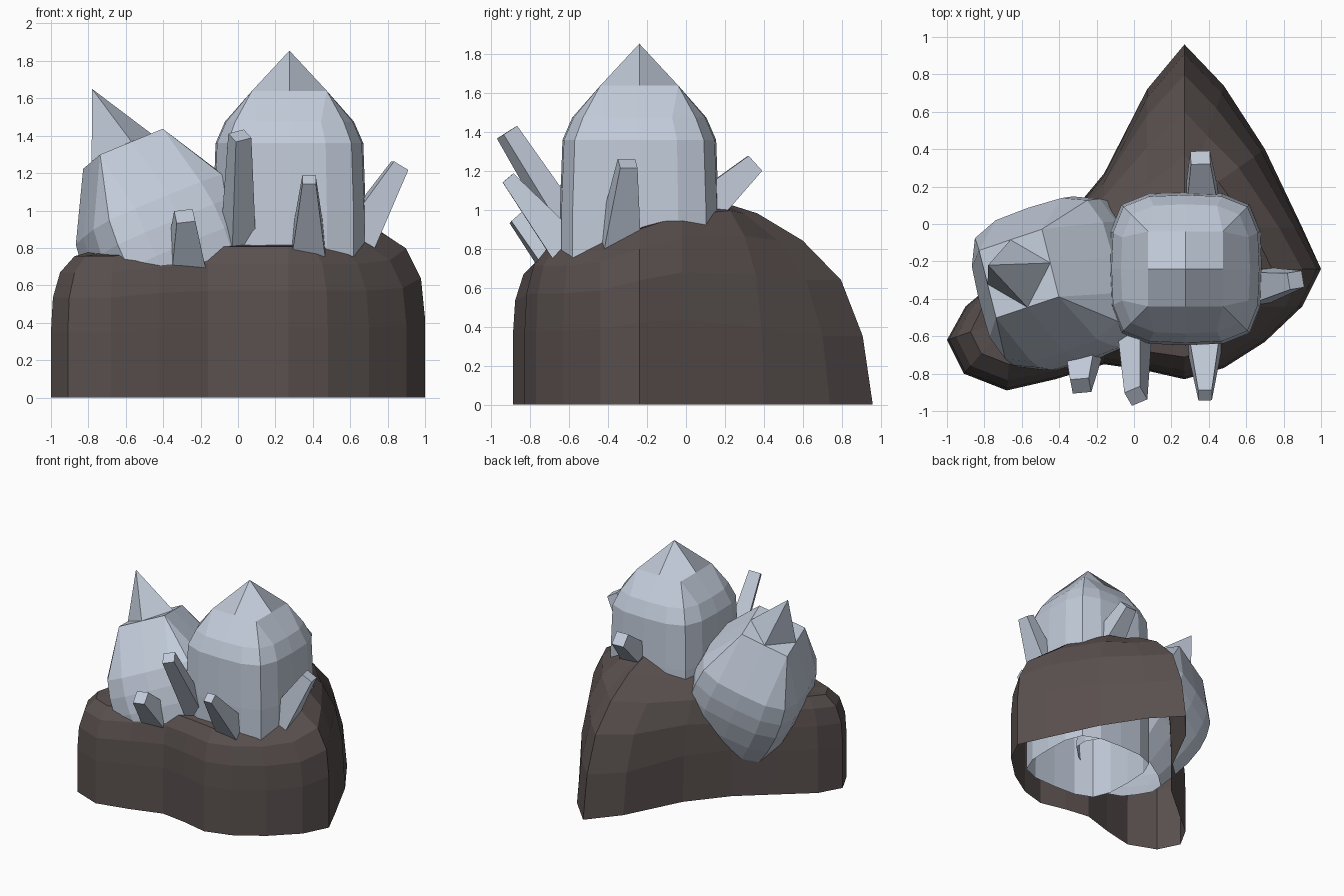
import bpy, bmesh, math
from mathutils import Vector, Matrix

if "Cube" in bpy.data.objects:
    bpy.data.objects.remove(bpy.data.objects["Cube"])


def material(name, rgb):
    m = bpy.data.materials.new(name)
    m.diffuse_color = (*rgb, 1)
    m.use_nodes = True
    m.node_tree.nodes["Principled BSDF"].inputs["Base Color"].default_value = m.diffuse_color
    return m


ROCK = material("dark rock", (0.10, 0.080, 0.077))
CRYSTAL = material("pale blue crystal", (0.54, 0.60, 0.70))


def loft(name, rings, mat, tip=None, ridged=True, cap=False):
    """Skin a stack of closed rings, ending in a four-quad point or a cap."""
    bm = bmesh.new()
    vs = [[bm.verts.new(p) for p in ring] for ring in rings]
    n = len(vs[0])
    for a, b in zip(vs, vs[1:]):
        for i in range(n):
            j = (i + 1) % n
            bm.faces.new((a[i], a[j], b[j], b[i]))
    if tip:
        t, top = bm.verts.new(tip), vs[-1]
        for i in range(0, 16, 4):
            m0, corner, m1 = top[i], top[i + 2], top[(i + 4) % 16]
            if ridged:          # ridge runs from the point to the corner
                bm.faces.new((t, m0, corner, m1))
            else:               # flat corner beside a slimmer point
                bm.faces.new((m0, m1, t))
                bm.faces.new((m0, corner, m1))
    if cap:
        bm.faces.new(vs[-1])
    bmesh.ops.remove_doubles(bm, verts=bm.verts, dist=0.0005)
    bmesh.ops.recalc_face_normals(bm, faces=bm.faces)
    me = bpy.data.meshes.new(name)
    bm.to_mesh(me)
    bm.free()
    me.materials.append(mat)
    ob = bpy.data.objects.new(name, me)
    bpy.context.collection.objects.link(ob)
    return ob


def clamp(v, lo, hi):
    return max(lo, min(hi, v))


# Rock: hollow mound, each outline point rises towards a central ridge
outline = [(.27, .96), (.07, .72), (-.16, .27), (-.40, -.02), (-.66, -.24),
           (-.90, -.44), (-1, -.62), (-.91, -.80), (-.68, -.89), (-.42, -.83),
           (-.16, -.75), (.05, -.78), (.27, -.83), (.48, -.77), (.70, -.63),
           (.90, -.44), (1, -.24), (.90, -.02), (.70, .40), (.48, .74)]
# (inset, height) of the steep front profile and of the sloping back profile
steep = [(0, 0), (0, .45), (.03, .68), (.14, .85), (.36, .96), (1, 1)]
slope = [(0, 0), (.06, .33), (.19, .60), (.42, .79), (.69, .92), (1, 1)]
rock_rings = []
for (ka, za), (kb, zb) in zip(steep, slope):
    ring = []
    for x, y in outline:
        cx = clamp(x, -.65, .27)
        cy = clamp(y, -.5, -.45 + (cx + .65) / .92 * .55)
        w = clamp((y + .2) / .9, 0, 1)
        k, f = ka + (kb - ka) * w, za + (zb - za) * w
        height = .84 + .38 * (cy + .5) + .15 * min(0, cx + .3)
        ring.append((x + (cx - x) * k, y + (cy - y) * k, f * height))
    rock_rings.append(ring)
loft("rock_base", rock_rings, ROCK, cap=True)


# Large crystals: 16-sided rounded squares, then a square, then a pyramid
def four_fold(quarter, s):
    pts, q = [], quarter
    for _ in range(4):
        pts += [(a * s, b * s) for a, b in q]
        q = [(-b, a) for a, b in q]
    return pts


ROUNDED = [(1, 0), (.98, .49), (.84, .84), (.49, .98)]
SQUARE = [(1, 0)] + [(1, 1)] * 3


def big_crystal(name, centre, u, n, levels, top, tip, ridged):
    """levels are (distance below the square top, half width)."""
    c, n = Vector(centre), Vector(n).normalized()
    u = Vector(u)
    u = (u - n * u.dot(n)).normalized()
    v = n.cross(u)
    sections = [(d, four_fold(ROUNDED, s)) for d, s in levels]
    sections.append((0, four_fold(SQUARE, top)))
    rings = [[c - n * d + u * a + v * b for a, b in pts]
             for d, pts in sections]
    loft(name, rings, CRYSTAL, tip=tip, ridged=ridged)


big_crystal("upright_crystal", (.275, -.24, 1.64), (1, 0, 0), (0, 0, 1),
            [(1.57, .41), (.64, .408), (.28, .395), (.165, .345)],
            .20, (.275, -.24, 1.855), True)
big_crystal("leaning_crystal", (-.615, -.265, 1.33), (.874, .30, .383),
            (-.40, .09, .90),
            [(1.15, .31), (1.0, .355), (.82, .40), (.64, .425), (.5, .425),
             (.36, .405)],
            .19, (-.78, -.22, 1.65), False)


# Small shards: tapered four-sided prisms around the large crystals
def shard(name, base, tip, r0, r1, roll=0):
    b, t = Vector(base), Vector(tip)
    n = (t - b).normalized()
    side = n.cross(Vector((0, 0, 1))).normalized()
    side = Matrix.Rotation(math.radians(roll), 3, n) @ side
    up = side.cross(n)
    rings = [[p + side * r * i + up * r * j
              for i, j in ((-1, -1), (1, -1), (1, 1), (-1, 1))]
             for p, r in ((b, r0), (t, r1))]
    loft(name, rings, CRYSTAL, cap=True)


shard("front_tall_shard", (.0, -.50, .74), (.01, -.92, 1.40), .075, .046, 25)
shard("front_right_shard", (.375, -.53, .70), (.38, -.915, 1.165), .105, .036)
shard("front_left_shard", (-.27, -.52, .58), (-.285, -.865, .97), .12, .05, 10)
shard("right_shard", (.57, -.35, .74), (.865, -.30, 1.24), .11, .045)
shard("back_shard", (.37, -.02, .90), (.355, .355, 1.24), .11, .052)
